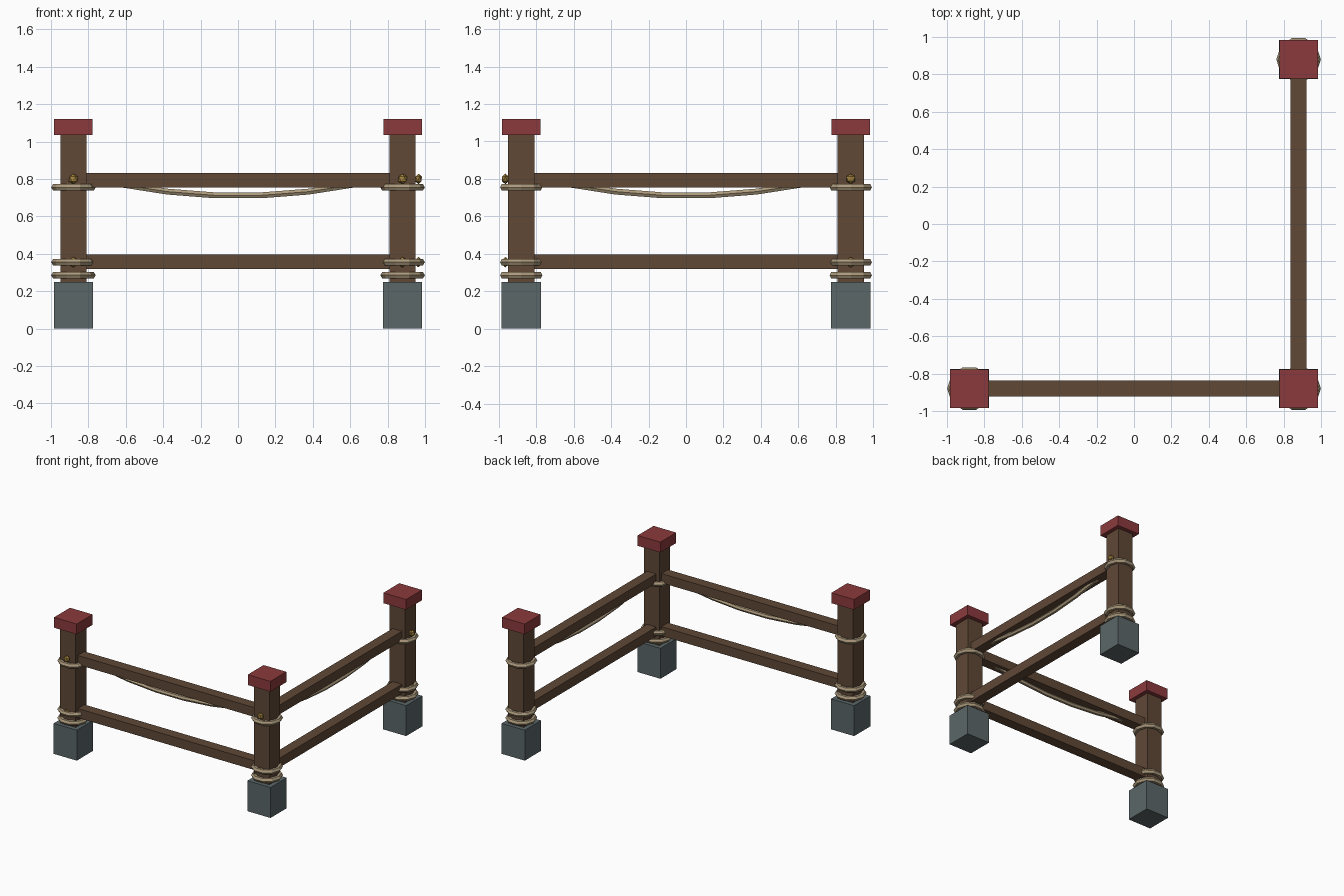
import bpy
from math import radians
from mathutils import Matrix

default = bpy.data.objects.get("Cube")
if default:
    bpy.data.objects.remove(default, do_unlink=True)


def material(name, color):
    mat = bpy.data.materials.new(name)
    mat.use_nodes = True
    rgba = (*color, 1)
    mat.diffuse_color = rgba
    mat.node_tree.nodes["Principled BSDF"].inputs["Base Color"].default_value = rgba
    return mat


WOOD = material("brown_wood", (0.115, 0.065, 0.037))
RED = material("red_paint", (0.26, 0.042, 0.045))
STONE = material("grey_stone", (0.105, 0.135, 0.14))
ROPE = material("tan_rope", (0.41, 0.32, 0.2))
GOLD = material("gold_knot", (0.36, 0.22, 0.045))

CORNER = 0.88    # distance of every post from the middle


def finish(name, mat):
    obj = bpy.context.object
    obj.name = name
    obj.data.materials.append(mat)
    return obj


def box(name, mat, center, size):
    bpy.ops.mesh.primitive_cube_add(size=1, location=center)
    obj = finish(name, mat)
    obj.data.transform(Matrix.Diagonal((*size, 1)))
    return obj


def ring(name, x, y, z):
    bpy.ops.mesh.primitive_torus_add(
        location=(x, y, z), major_segments=10, minor_segments=6,
        major_radius=0.098, minor_radius=0.021)
    finish(name, ROPE)


def knot(name, x, y, z, facing):
    bpy.ops.mesh.primitive_ico_sphere_add(subdivisions=1, radius=0.028)
    obj = finish(name, GOLD)
    # Flatten the knot against the face of the post
    squash = [0.75 if axis else 1 for axis in facing] + [1, 1]
    obj.data.transform(Matrix.Diagonal(squash))
    obj.location = (x + facing[0] * 0.085, y + facing[1] * 0.085, z)


def post(name, x, y, facing):
    box(name + "_stone_base", STONE, (x, y, 0.125), (0.21, 0.21, 0.25))
    box(name + "_post", WOOD, (x, y, 0.64), (0.14, 0.14, 0.8))
    box(name + "_cap", RED, (x, y, 1.078), (0.206, 0.206, 0.085))
    for label, z in (("bottom", 0.285), ("lower", 0.355), ("upper", 0.755)):
        ring(f"{name}_{label}_rope_ring", x, y, z)
    for label, z in (("lower", 0.355), ("upper", 0.8)):
        knot(f"{name}_{label}_knot", x, y, z, facing)


def sagging_rope(name):
    curve = bpy.data.curves.new(name, "CURVE")
    curve.dimensions = "3D"
    curve.bevel_depth = 0.018
    curve.bevel_resolution = 1
    spline = curve.splines.new("POLY")
    spline.use_smooth = False
    spline.points.add(7)
    for i, point in enumerate(spline.points):
        x = CORNER * (2 * i / 7 - 1)
        point.co = (x, -CORNER, 0.71 + 0.155 * x * x, 1)
    obj = bpy.data.objects.new(name, curve)
    bpy.context.collection.objects.link(obj)
    curve.materials.append(ROPE)
    return obj


def span(name, angle):
    # Two rails and a hanging rope, turned to the wanted side
    parts = [box(f"{name}_{label}_rail", WOOD, (0, -CORNER, z),
                 (2 * CORNER, 0.085, 0.076))
             for label, z in (("lower", 0.357), ("upper", 0.793))]
    parts.append(sagging_rope(name + "_hanging_rope"))
    turn = Matrix.Rotation(radians(angle), 4, "Z")
    for obj in parts:
        obj.matrix_world = turn @ Matrix.Translation(obj.location)


# Three posts
post("front_right", -CORNER, -CORNER, (0, -1))
post("corner", CORNER, -CORNER, (0, -1))
post("back_left", CORNER, CORNER, (1, 0))

# Two fence sides meeting at the corner post
span("front", 0)
span("left", 90)
